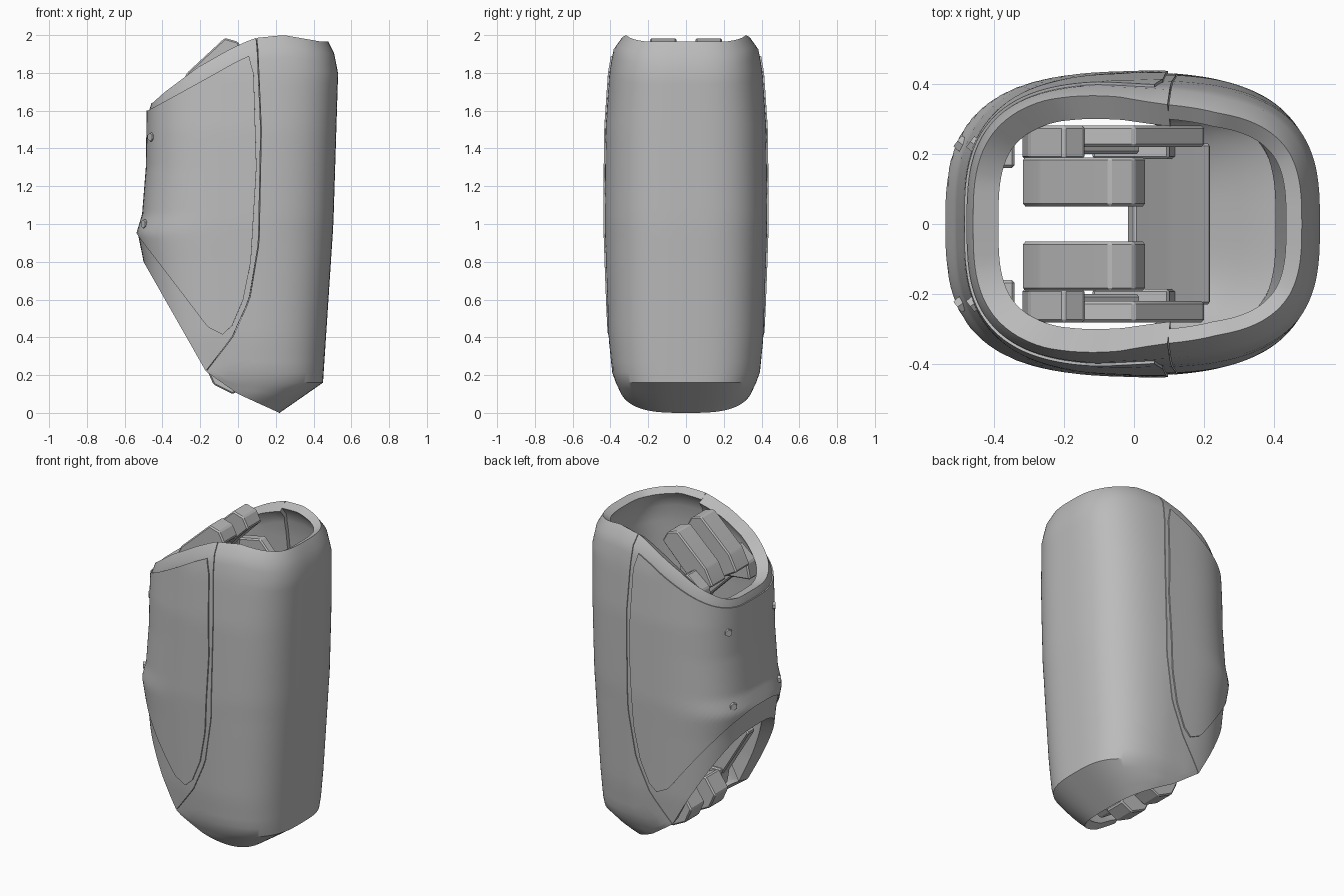
import bpy, bmesh, math
from mathutils import Vector

if "Cube" in bpy.data.objects:
    bpy.data.objects.remove(bpy.data.objects["Cube"])

grey = bpy.data.materials.new("plain grey")
grey.use_nodes = True
grey.diffuse_color = (0.5, 0.5, 0.5, 1)
grey.node_tree.nodes["Principled BSDF"].inputs["Base Color"].default_value = (0.5, 0.5, 0.5, 1)


def curve(*pts):
    """Piecewise linear function through points, clamped at the ends."""
    def f(v):
        if v <= pts[0][0]:
            return pts[0][1]
        for (a, p), (b, q) in zip(pts, pts[1:]):
            if v <= b:
                return p + (q - p) * (v - a) / (b - a)
        return pts[-1][1]
    return f


# Body limits at each height, and rim heights along x
x_min = curve((0, -.36), (.2, -.43), (.8, -.5), (.95, -.53), (1.05, -.5), (1.3, -.48), (1.65, -.475))
x_max = curve((0, .22), (.16, .45), (1, .505), (1.8, .53), (1.96, .497), (2, .485))
half_y = curve((0, .26), (.09, .335), (.2, .385), (.4, .405), (1, .425), (1.5, .42), (1.8, .4), (1.92, .38), (2, .345))
top_rim = curve((-.47, 1.64), (-.4, 1.7), (-.22, 1.83), (0, 1.95), (.1, 1.985), (.25, 2), (.46, 1.965))
low_rim = curve((-.5, .8), (-.17, .22), (0, .1), (.22, 0))
seam = curve((.22, -.17), (.4, -.03), (.6, .06), (.9, .11), (1.5, .122), (2, .1))
panel_edge = curve((.415, -.08), (.46, -.03), (.6, .03), (.8, .07), (1.3, .1), (1.8, .085), (1.88, .06))
panel_top = curve((-.47, 1.6), (.03, 1.88), (.06, 1.89))
panel_low = curve((-.53, .95), (-.16, .455), (-.08, .415))


def spow(v, p):
    return math.copysign(abs(v) ** p, v)


def surface(a, z):
    """Point on the rounded-box section at angle a and height z, widest near the seam."""
    lo, hi = x_min(z), x_max(z)
    x = (lo + hi) / 2 + (hi - lo) / 2 * spow(math.cos(a), 2 / 3)
    y = half_y(z) * spow(math.sin(a), 2 / 3) * (1.015 - .07 * abs(x - .1))
    return Vector((x, y, z))


def edge_angle(x, z):
    lo, hi = x_min(z), x_max(z)
    return math.acos(spow((2 * x - lo - hi) / (hi - lo), 1.5))


def finish(name, bm, angle=30, thick=0, offset=-1):
    """Make the object, give it thickness if asked, and shade it."""
    me = bpy.data.meshes.new(name)
    bm.to_mesh(me)
    bm.free()
    me.materials.append(grey)
    ob = bpy.data.objects.new(name, me)
    bpy.context.collection.objects.link(ob)
    bpy.ops.object.select_all(action='DESELECT')
    ob.select_set(True)
    bpy.context.view_layer.objects.active = ob
    if thick:
        mod = ob.modifiers.new("thickness", 'SOLIDIFY')
        mod.thickness, mod.offset = thick, offset
        bpy.ops.object.modifier_apply(modifier=mod.name)
    bpy.ops.object.shade_smooth_by_angle(angle=math.radians(angle))


def skin(name, edge, low, high, rear, thick, offset, rim, cols=56, rows=32):
    """Curved patch between two side edges, wrapping the rear or the front."""
    bm = bmesh.new()
    grid = []
    for i in range(cols + 1):
        s = i / cols

        def point(z):
            e = edge_angle(edge(z) + (.002 if rear else -.002), z)
            return surface(-e + 2 * e * s if rear else e + (2 * math.pi - 2 * e) * s, z)

        def meet(f, z):
            for _ in range(80):
                z += .3 * (f(point(z).x) - z)
            return z
        z0, z1 = meet(low, .5), meet(high, 1.7)
        if rim:
            k0, k1 = max(z0 + .03, .16), z1 - .06
            zs = [z0 + (k0 - z0) * j / 4 for j in range(4)]
            zs += [k0 + (k1 - k0) * j / rows for j in range(rows + 1)] + [z1]
        else:
            zs = [z0 + (z1 - z0) * j / rows for j in range(rows + 1)]
        col = [point(z) for z in zs]
        if rim:   # bevelled upper lip
            col[-1].x *= .965
            col[-1].y *= .955
        grid.append([bm.verts.new(p) for p in col])
    for a, b in zip(grid, grid[1:]):
        for j in range(len(a) - 1):
            bm.faces.new((a[j], b[j], b[j + 1], a[j + 1]))
    finish(name, bm, 30, thick, offset)


skin("rear_shell", seam, low_rim, top_rim, True, .05, -1, True)
skin("front_frame", seam, low_rim, top_rim, False, .075, -1, True)
skin("side_panel", panel_edge, panel_low, panel_top, False, .008, 1, False)


def plate(name, profile, y0, y1):
    """Extrude an x-z profile between two y positions and bevel it."""
    bm = bmesh.new()
    f = bm.faces.new([bm.verts.new((x, y0, z)) for x, z in profile])
    ext = bmesh.ops.extrude_face_region(bm, geom=[f])
    bmesh.ops.translate(bm, vec=(0, y1 - y0, 0),
                        verts=[v for v in ext["geom"] if isinstance(v, bmesh.types.BMVert)])
    bmesh.ops.recalc_face_normals(bm, faces=bm.faces)
    bmesh.ops.bevel(bm, geom=bm.edges[:], offset=.008, segments=1, affect='EDGES')
    finish(name, bm, 20)


# Inner mechanism: clamp pads, hinges, arms and rails on both sides
parts = {
    "upper_pad": (.05, .19, [(-.32, 1.7), (-.27, 1.8), (-.07, 1.985), (0, 1.965), (.035, 1.9), (-.22, 1.64)]),
    "upper_hinge": (.185, .28, [(-.32, 1.6), (-.3, 1.7), (-.2, 1.78), (-.14, 1.74), (-.15, 1.58)]),
    "side_rail": (.22, .28, [(-.2, 1.72), (0, 1.76), (.2, 1.55), (.2, .3), (.08, .2), (.02, .4), (0, 1.4), (-.2, 1.6)]),
    "lower_hinge": (.185, .28, [(-.12, .34), (-.1, .22), (.02, .14), (.12, .18), (.1, .34)]),
    "lower_arm": (.2, .27, [(-.1, .28), (-.3, .61), (-.26, .66), (.02, .4)]),
    "lower_pad": (.05, .19, [(-.17, .24), (-.13, .15), (-.03, .1), (.05, .14), (.03, .28), (-.1, .34)]),
    "rim_clip": (.16, .25, [(-.42, 1.5), (-.34, 1.5), (-.34, 1.58), (-.42, 1.58)]),
}
for name, (y0, y1, profile) in parts.items():
    plate(name + "_left", profile, y0, y1)
    plate(name + "_right", profile, -y1, -y0)
plate("floor_plate", [(-.02, .24), (.1, .16), (.2, .11), (.22, .15), (.1, .22), (0, .29)], -.23, .23)

# Hexagonal studs sunk into the front corners of the panel
for height, z in (("upper", 1.46), ("lower", 1.0)):
    for label, side in (("left", 1), ("right", -1)):
        n = Vector((-.8, side * .6, 0))
        p = surface(math.pi - side * .41, z) - n * .004
        bm = bmesh.new()
        bmesh.ops.create_cone(bm, cap_ends=True, segments=6, radius1=.028, radius2=.022, depth=.05)
        bm.transform(n.to_track_quat('Z', 'Y').to_matrix().to_4x4())
        bmesh.ops.translate(bm, vec=p, verts=bm.verts)
        finish(height + "_stud_" + label, bm, 20)
